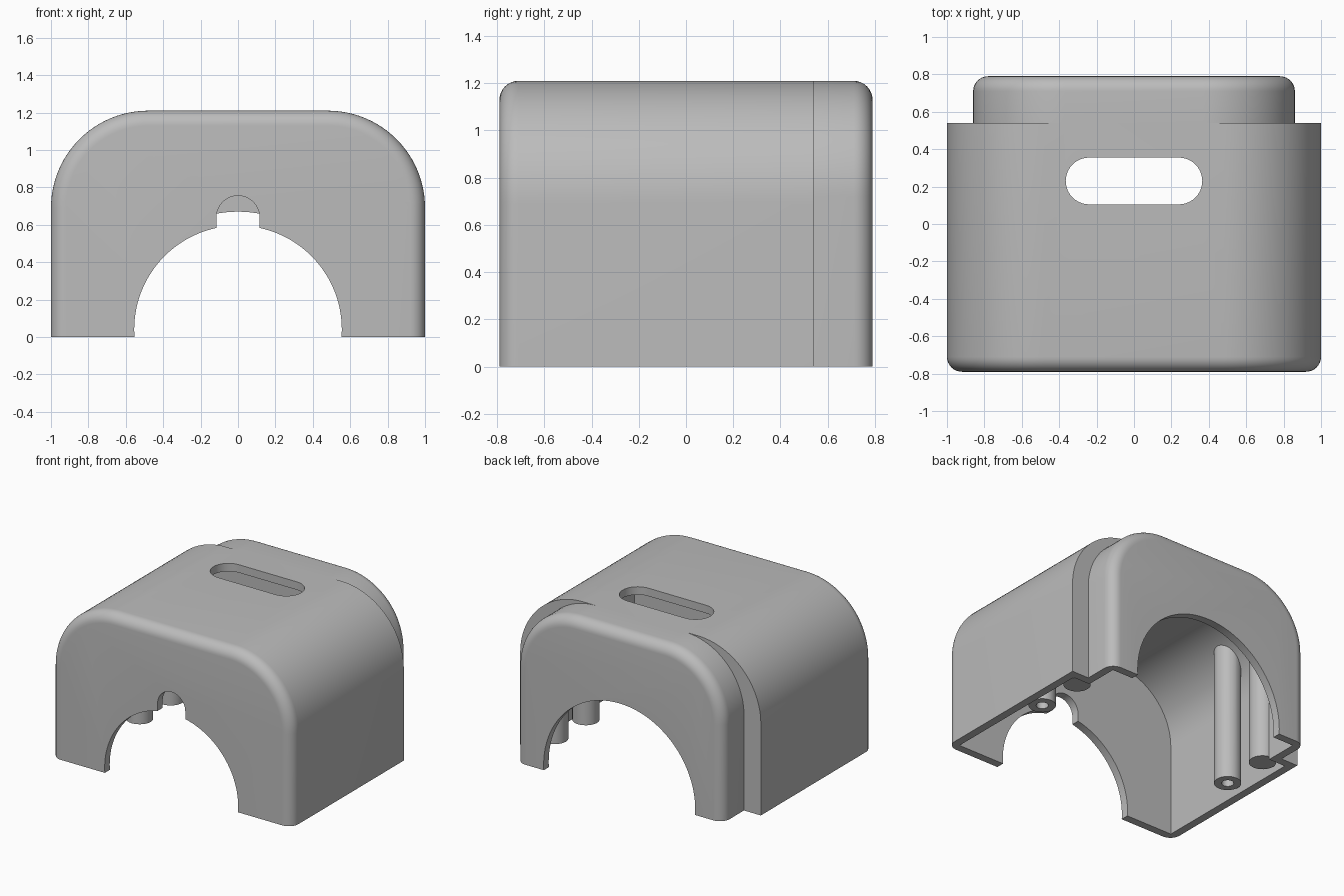
import bpy, bmesh, math
from mathutils import Vector

if "Cube" in bpy.data.objects:
    bpy.data.objects.remove(bpy.data.objects["Cube"], do_unlink=True)

grey = bpy.data.materials.new("plain_grey")
grey.use_nodes = True
COLOUR = (0.5, 0.5, 0.5, 1)
grey.diffuse_color = COLOUR
grey.node_tree.nodes["Principled BSDF"].inputs["Base Color"].default_value = COLOUR

WALL, FILLET, HEIGHT = 0.06, 0.08, 1.21
FRONT, STEP, BACK = -0.79, 0.54, 0.79


def loft(name, loops):
    """Closed solid through a row of matching point loops."""
    bm = bmesh.new()
    rings = [[bm.verts.new(p) for p in loop] for loop in loops]
    n = len(rings[0])
    for a, b in zip(rings, rings[1:]):
        for i in range(n):
            j = (i + 1) % n
            bm.faces.new((a[i], a[j], b[j], b[i]))
    bm.faces.new(rings[0])
    bm.faces.new(rings[-1])
    bmesh.ops.recalc_face_normals(bm, faces=bm.faces)
    mesh = bpy.data.meshes.new(name)
    bm.to_mesh(mesh)
    bm.free()
    mesh.materials.append(grey)
    obj = bpy.data.objects.new(name, mesh)
    bpy.context.collection.objects.link(obj)
    return obj


def arc(cx, cz, r, start, end, steps):
    angles = [math.radians(start + (end - start) * i / steps) for i in range(steps + 1)]
    return [(cx + r * math.cos(a), cz + r * math.sin(a)) for a in angles]


def hood(width, radius, inset, bottom=0):
    """Square-footed outline with two large round shoulders."""
    cx, cz, r = width - radius, HEIGHT - radius, radius - inset
    right = [(width - inset, bottom)] + arc(cx, cz, r, 0, 90, 24)
    return right + [(-x, z) for x, z in reversed(right)]


def along_y(outline, y):
    return [Vector((x, y, z)) for x, z in outline]


def prism(name, outline, y0, y1):
    return loft(name, [along_y(outline, y0), along_y(outline, y1)])


def rounded_hood(name, width, radius, start, end):
    """Hood solid whose end edge is filleted."""
    side = math.copysign(1, end - start)
    loops = [along_y(hood(width, radius, 0), start)]
    for i in range(9):
        a = math.radians(90 * i / 8)
        inset = FILLET * (1 - math.cos(a))
        y = end - side * FILLET * (1 - math.sin(a))
        loops.append(along_y(hood(width, radius, inset), y))
    return loft(name, loops)


def combine(obj, tool, operation, keep=False):
    mod = obj.modifiers.new(operation.title(), 'BOOLEAN')
    mod.operation, mod.object, mod.solver = operation, tool, 'EXACT'
    bpy.context.view_layer.objects.active = obj
    bpy.ops.object.modifier_apply(modifier=mod.name)
    if not keep:
        bpy.data.objects.remove(tool, do_unlink=True)


def cylinder(name, x, y, r, z0, z1):
    ring = arc(x, y, r, 0, 348.75, 31)
    return loft(name, [[Vector((px, py, z)) for px, py in ring] for z in (z0, z1)])


def smooth(obj):
    bpy.ops.object.select_all(action='DESELECT')
    obj.select_set(True)
    bpy.context.view_layer.objects.active = obj
    bpy.ops.object.shade_smooth_by_angle(angle=math.radians(30))


# Outer body: wide front hood and narrower rear hood
shell = rounded_hood("housing_shell", 1.0, 0.52, STEP, FRONT)
combine(shell, rounded_hood("rear_hood", 0.86, 0.49, STEP, BACK), 'UNION')

# Hollow interior, open underneath
combine(shell, prism("main_cavity", hood(1.0, 0.52, WALL, -0.1),
                     FRONT + WALL, STEP - WALL), 'DIFFERENCE')
combine(shell, prism("rear_cavity", hood(0.86, 0.49, WALL, -0.1),
                     STEP - WALL - 0.01, BACK - WALL), 'DIFFERENCE')

# Arched openings in the front and back walls
combine(shell, prism("front_arch", arc(0, 0.04, 0.555, 0, 357, 119), -1, -0.6), 'DIFFERENCE')
combine(shell, prism("back_arch", arc(0, 0.04, 0.63, 0, 357, 119), 0.65, 1), 'DIFFERENCE')

# Round-topped notch above the front arch
notch = [(0.115, 0.4)] + arc(0, 0.64, 0.115, 0, 180, 24) + [(-0.115, 0.4)]
combine(shell, prism("front_notch", notch, -1, -0.6), 'DIFFERENCE')

# Rounded slot through the roof
slot = arc(0.24, 0.23, 0.125, -90, 90, 20) + arc(-0.24, 0.23, 0.125, 90, 270, 20)
combine(shell, loft("roof_slot", [[Vector((x, y, z)) for x, y in slot]
                                  for z in (1.0, 1.4)]), 'DIFFERENCE')
smooth(shell)

# Posts hanging from the shoulders: bored ones in front, solid ones behind
trim = prism("post_trim", hood(1.0, 0.52, WALL / 2, -0.1), FRONT + WALL, STEP - WALL / 2)
trim.hide_render = True
for side, label in ((1, "left"), (-1, "right")):
    for y, kind in ((0.01, "screw_post"), (0.38, "solid_post")):
        post = cylinder(f"{label}_{kind}", side * 0.825, y, 0.093, 0.03, 1.3)
        combine(post, trim, 'INTERSECT', keep=True)
        if kind == "screw_post":
            combine(post, cylinder("bore", side * 0.825, y, 0.042, -0.1, 0.6), 'DIFFERENCE')
        smooth(post)
bpy.data.objects.remove(trim, do_unlink=True)
